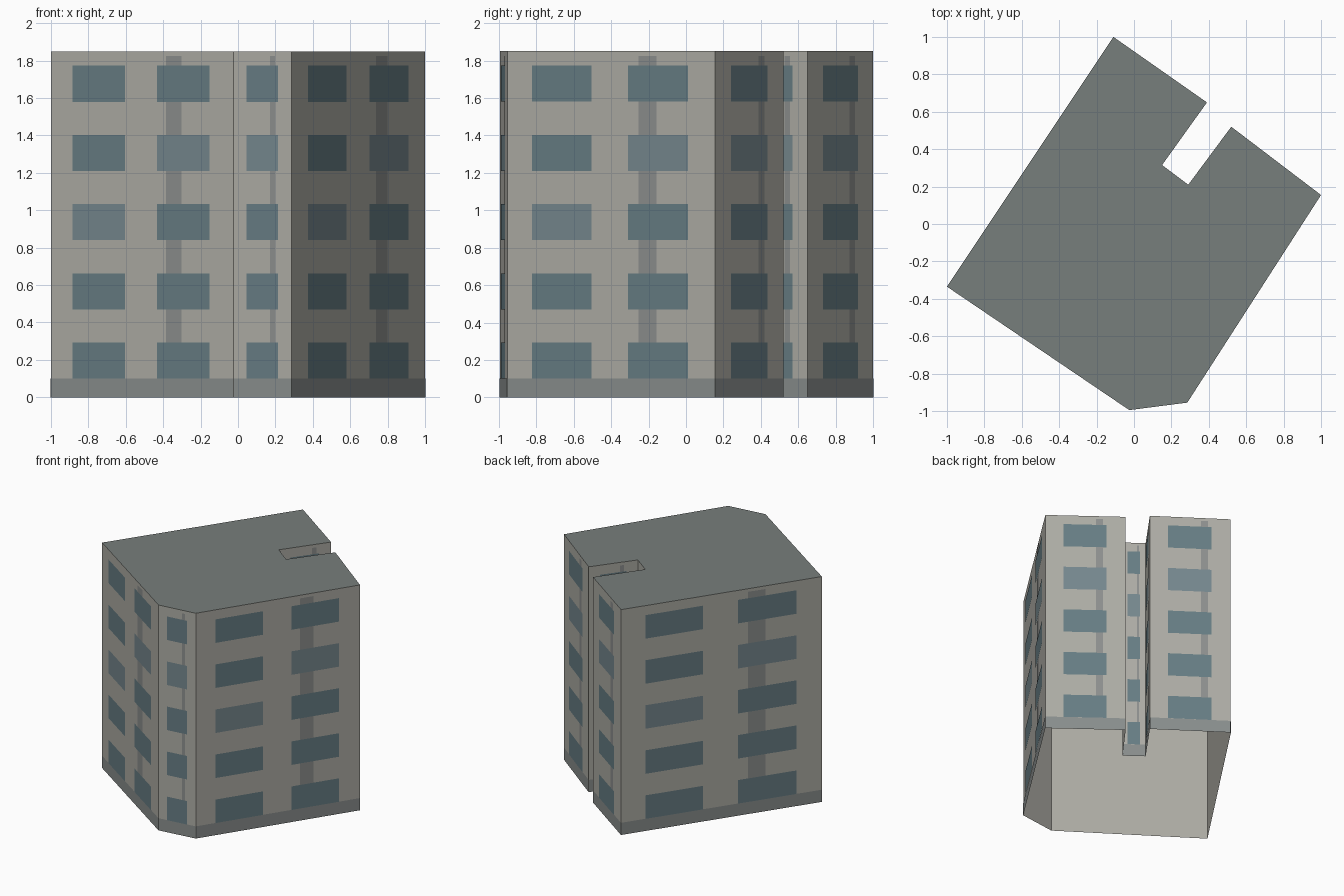
import bpy, bmesh
from mathutils import Vector

if "Cube" in bpy.data.objects:
    bpy.data.objects.remove(bpy.data.objects["Cube"])

H, FLOORS = 1.85, 5
STEP = H / FLOORS
# footprint, counter-clockwise
PLAN = [(1.0, 0.155), (0.52, 0.52), (0.29, 0.21), (0.15, 0.315), (0.39, 0.65),
        (-0.11, 1.0), (-1.0, -0.335), (-0.025, -0.995), (0.285, -0.955)]


def material(name, color):
    m = bpy.data.materials.new(name)
    m.diffuse_color = (*color, 1)
    m.use_nodes = True
    m.node_tree.nodes["Principled BSDF"].inputs["Base Color"].default_value = m.diffuse_color
    return m


WALL = material("wall_plaster", (0.42, 0.415, 0.375))
ROOF = material("roof_felt", (0.185, 0.21, 0.20))
BASE = material("plinth_grey", (0.25, 0.27, 0.265))
STRIP = material("strip_grey", (0.265, 0.275, 0.27))
GLASS = material("glass", (0.135, 0.205, 0.23))
PALE = material("pale_glass", (0.18, 0.245, 0.27))


def finish(name, bm, mats):
    me = bpy.data.meshes.new(name)
    bm.to_mesh(me)
    bm.free()
    for m in mats:
        me.materials.append(m)
    ob = bpy.data.objects.new(name, me)
    bpy.context.collection.objects.link(ob)
    return ob


def panel(bm, a, b, f0, f1, z0, z1, off, mat=0):
    """Flat panel on wall a-b, between fractions f0 and f1 of its length."""
    a, b = Vector(a), Vector(b)
    d = (b - a).normalized()
    n = Vector((d.y, -d.x)) * off
    p, q = a.lerp(b, f0) + n, a.lerp(b, f1) + n
    face = bm.faces.new([bm.verts.new((v.x, v.y, z)) for v, z in
                         ((p, z0), (q, z0), (q, z1), (p, z1))])
    face.material_index = mat


# shell: walls and flat roof, open underneath
bm = bmesh.new()
low = [bm.verts.new((x, y, 0)) for x, y in PLAN]
top = [bm.verts.new((x, y, H)) for x, y in PLAN]
n = len(PLAN)
for i in range(n):
    j = (i + 1) % n
    bm.faces.new((low[i], low[j], top[j], top[i]))
bm.faces.new(top).material_index = 1
finish("building_shell", bm, [WALL, ROOF])

# facade: plinth band, vertical strips and window rows on every wall
plinth, strips, windows = bmesh.new(), bmesh.new(), bmesh.new()
for i in range(n):
    a, b = PLAN[i], PLAN[(i + 1) % n]
    wide = (Vector(b) - Vector(a)).length > 0.9
    panel(plinth, a, b, 0, 1, 0, 0.10, 0.0015)
    panel(strips, a, b, 0.633, 0.718, 0.10, 1.825, 0.0015)
    # (start, end, floor with paler glass)
    bays = [(0.12, 0.408, 2), (0.582, 0.872, 3)] if wide else [(0.225, 0.765, 3)]
    for f0, f1, pale in bays:
        for k in range(FLOORS):
            z = 0.10 + k * STEP
            panel(windows, a, b, f0, f1, z, z + 0.193, 0.003, int(k == pale))
finish("plinth_band", plinth, [BASE])
finish("wall_strips", strips, [STRIP])
finish("windows", windows, [GLASS, PALE])
